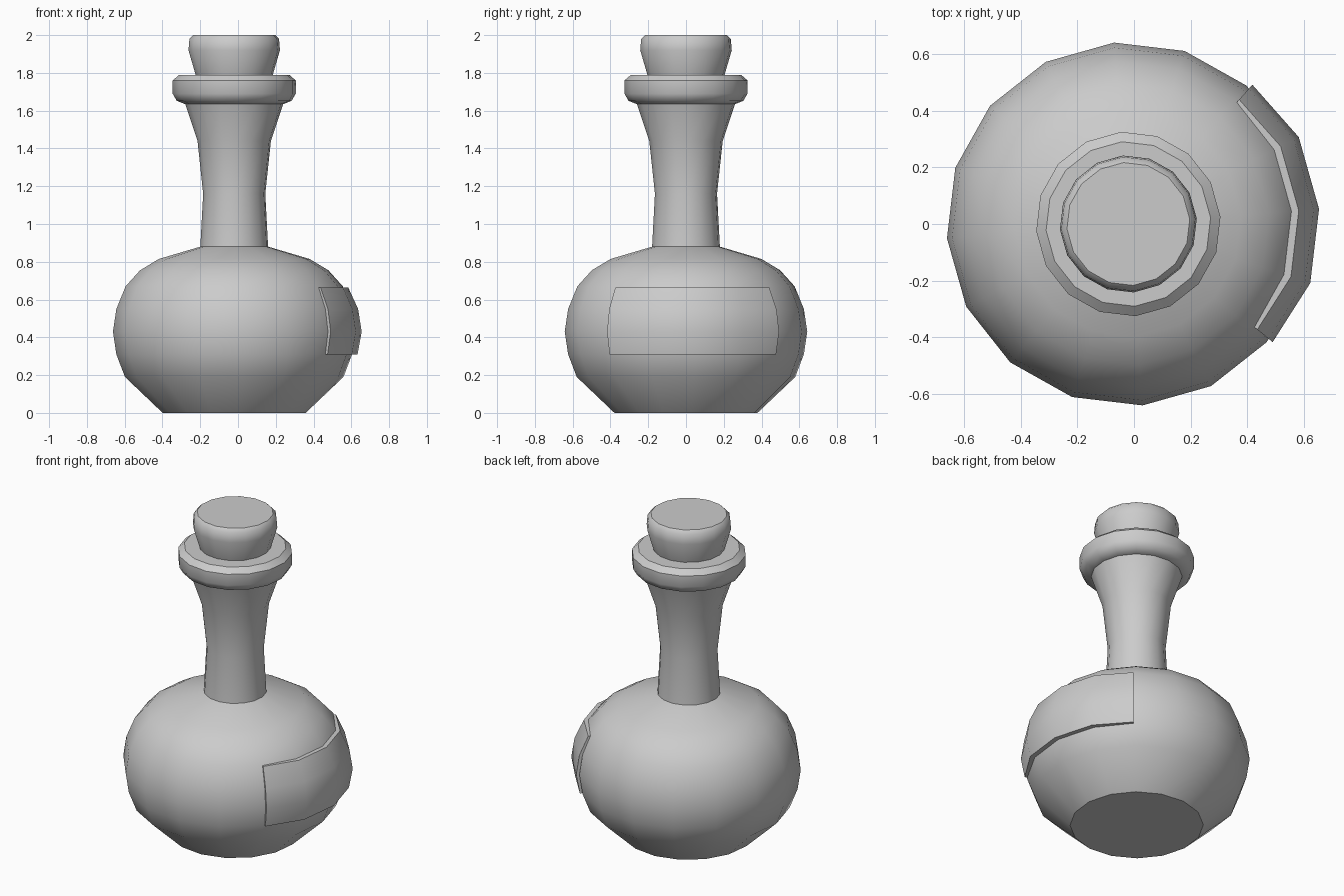
import bpy, bmesh, math

if "Cube" in bpy.data.objects:
    bpy.data.objects.remove(bpy.data.objects["Cube"])

CX = -0.02                    # axis of the bottle
SIDES = 16
STEP = 360 / SIDES
PHASE = 4.5                   # rotation of the facets in degrees


def point(r, deg, z):
    a = math.radians(deg)
    return (CX + r * math.cos(a), r * math.sin(a), z)


def finish(name, bm, angle):
    bmesh.ops.recalc_face_normals(bm, faces=bm.faces)
    mesh = bpy.data.meshes.new(name)
    bm.to_mesh(mesh)
    bm.free()
    ob = bpy.data.objects.new(name, mesh)
    bpy.context.collection.objects.link(ob)
    bpy.ops.object.select_all(action='DESELECT')
    ob.select_set(True)
    bpy.context.view_layer.objects.active = ob
    bpy.ops.object.shade_smooth_by_angle(angle=math.radians(angle))
    return ob


def lathe(name, profile, angle=40):
    bm = bmesh.new()
    rings = [[bm.verts.new(point(r, PHASE + i * STEP, z)) for i in range(SIDES)]
             for r, z in profile]
    for a, b in zip(rings, rings[1:]):
        for i in range(SIDES):
            j = (i + 1) % SIDES
            bm.faces.new((a[i], a[j], b[j], b[i]))
    bm.faces.new(rings[0])
    bm.faces.new(rings[-1])
    return finish(name, bm, angle)


# Round body with neck
lathe("flask_body", [(0.38, 0), (0.58, 0.19), (0.626, 0.31), (0.644, 0.43),
                     (0.626, 0.55), (0.577, 0.67), (0.50, 0.755), (0.40, 0.815),
                     (0.18, 0.88), (0.165, 1.16), (0.195, 1.44), (0.262, 1.64)])

# Lip ring around the mouth
lathe("lip_ring", [(0.262, 1.635), (0.305, 1.652), (0.327, 1.69), (0.327, 1.76),
                   (0.292, 1.79), (0.19, 1.79)])

# Stopper
lathe("cork", [(0.198, 1.77), (0.205, 1.79), (0.243, 1.92), (0.238, 1.98),
               (0.218, 2.0)])

# Curved label: closed shell wrapped over part of the body
angles = [-39.3, -18, 4.5, 27, 48.3]
profile = [(0.61, 0.655, 0.31), (0.63, 0.677, 0.43),
           (0.61, 0.658, 0.55), (0.56, 0.605, 0.665)]
bm = bmesh.new()
columns = []
for k, deg in enumerate(angles):
    s = 0.975 if k in (0, len(angles) - 1) else 1.0
    outer = [bm.verts.new(point(ro * s, deg, z)) for ri, ro, z in profile]
    inner = [bm.verts.new(point(ri, deg, z)) for ri, ro, z in reversed(profile)]
    columns.append(outer + inner)
for a, b in zip(columns, columns[1:]):
    n = len(a)
    for i in range(n):
        j = (i + 1) % n
        bm.faces.new((a[i], b[i], b[j], a[j]))
n = len(profile)
for col in (columns[0], columns[-1]):
    for i in range(n - 1):
        bm.faces.new((col[i], col[i + 1], col[2 * n - 2 - i], col[2 * n - 1 - i]))
finish("label", bm, 40)
